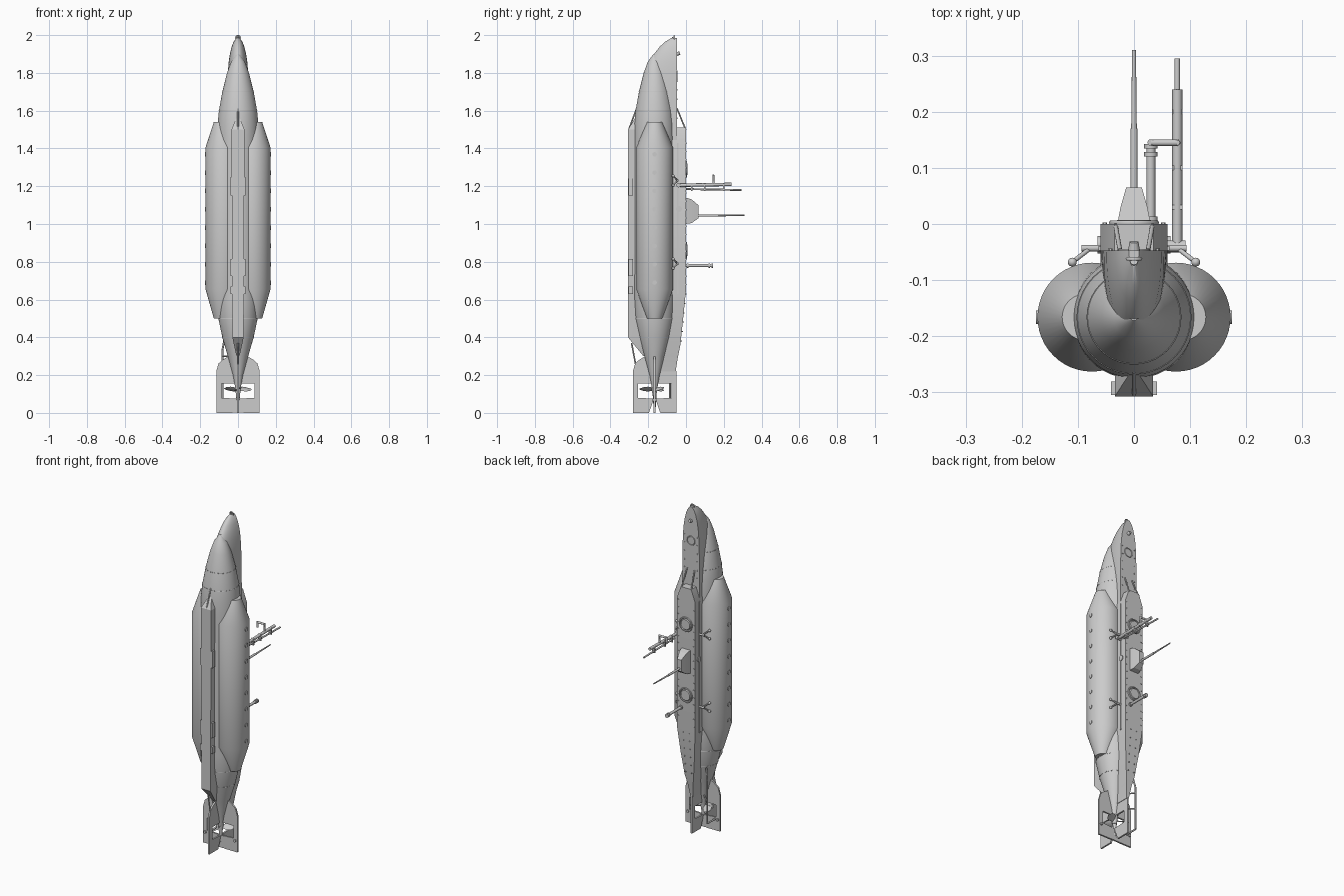
import bpy, bmesh
from math import sin, cos, pi, radians
from mathutils import Vector

cube = bpy.data.objects.get("Cube")
if cube:
    bpy.data.objects.remove(cube)

AXIS_Y = -0.166          # hull centre line
SIDES = (1, -1)

grey = bpy.data.materials.new("light grey paint")
grey.use_nodes = True
COLOUR = (0.6, 0.6, 0.6, 1)
grey.diffuse_color = COLOUR
grey.node_tree.nodes["Principled BSDF"].inputs["Base Color"].default_value = COLOUR


def finish(obj, name, angle=32):
    obj.name = name
    obj.data.materials.append(grey)
    bpy.ops.object.select_all(action='DESELECT')
    obj.select_set(True)
    bpy.context.view_layer.objects.active = obj
    bpy.ops.object.shade_smooth_by_angle(angle=radians(angle))
    return obj


def loft(name, rings, angle=32):
    """Skin closed rings of points, capping both ends."""
    bm = bmesh.new()
    rows = [[bm.verts.new(p) for p in ring] for ring in rings]
    n = len(rows[0])
    for a, b in zip(rows, rows[1:]):
        for i in range(n):
            j = (i + 1) % n
            bm.faces.new((a[i], a[j], b[j], b[i]))
    bm.faces.new(rows[0][::-1])
    bm.faces.new(rows[-1])
    bmesh.ops.recalc_face_normals(bm, faces=bm.faces)
    mesh = bpy.data.meshes.new(name)
    bm.to_mesh(mesh)
    bm.free()
    obj = bpy.data.objects.new(name, mesh)
    bpy.context.collection.objects.link(obj)
    return finish(obj, name, angle)


def circle(x, y, z, r, n=48, squash=1):
    return [(x + r * cos(2 * pi * i / n), y + squash * r * sin(2 * pi * i / n), z)
            for i in range(n)]


def rod(name, a, b, r, r2=None, n=12):
    """Round bar, or cone, between two points."""
    a, b = Vector(a), Vector(b)
    q = (b - a).to_track_quat('Z', 'Y')
    return loft(name, [[p + q @ Vector(c) for c in circle(0, 0, 0, rad, n)]
                       for p, rad in ((a, r), (b, r if r2 is None else r2))])


def box_ring(w, y0, y1, z):
    return [(-w, y0, z), (w, y0, z), (w, y1, z), (-w, y1, z)]


def box(name, x, y, z, sx, sy, sz):
    return loft(name, [[(x + px, y + py, z + h) for px, py, _ in box_ring(sx, -sy, sy, 0)]
                       for h in (-sz, sz)])


def ball(name, p, r):
    bpy.ops.mesh.primitive_uv_sphere_add(segments=12, ring_count=8, radius=r, location=p)
    finish(bpy.context.object, name, 60)


def ring(name, p, major, minor, facing_deck=True):
    bpy.ops.mesh.primitive_torus_add(location=p, major_radius=major, minor_radius=minor,
                                     major_segments=40, minor_segments=6,
                                     rotation=(pi / 2 if facing_deck else 0, 0, 0))
    finish(bpy.context.object, name, 60)


# Pressure hull
hull = [(0.09, 0.008), (0.14, 0.016), (0.2, 0.027), (0.3, 0.054), (0.4, 0.083),
        (0.5, 0.104), (0.6, 0.11), (1.45, 0.11), (1.53, 0.108), (1.6, 0.101),
        (1.7, 0.083), (1.8, 0.058), (1.86, 0.036), (1.9, 0.006)]
loft("pressure_hull", [circle(0, AXIS_Y, z, r) for z, r in hull])
for z, r in ((0.4, 0.083), (0.5, 0.104), (1.6, 0.101), (1.7, 0.083)):
    ring("hull_seam", (0, AXIS_Y, z), r, 0.0015, False)

# Saddle tanks with tapered ends
for s in SIDES:
    loft("saddle_tank", [circle(s * x, AXIS_Y, z, r) for z, x, r in
                         ((0.5, 0.087, 0.041), (0.655, 0.075, 0.097),
                          (1.405, 0.075, 0.097), (1.54, 0.087, 0.041))])
    for i in range(8):
        z = 0.69 + i * 0.097
        rod("tank_port", (s * 0.165, AXIS_Y, z), (s * 0.175, AXIS_Y, z), 0.012)

# Bow casing: D-shaped sections under a flat deck
bow = [(1.4, 0.059, 0.1), (1.6, 0.058, 0.13), (1.72, 0.056, 0.165), (1.8, 0.054, 0.168),
       (1.86, 0.049, 0.147), (1.9, 0.043, 0.122), (1.94, 0.033, 0.091),
       (1.965, 0.023, 0.063), (1.985, 0.009, 0.03)]
loft("bow_casing", [[(w * cos(pi * i / 24), -0.047 - d * sin(pi * i / 24) ** 0.9, z)
                     for i in range(25)] for z, w, d in bow])

# Raised deck casing running aft to a narrow tail
deck = [(0.22, 0.008, -0.055), (0.3, 0.018, -0.042), (0.36, 0.03, -0.03),
        (0.5, 0.047, -0.015), (0.65, 0.06, 0), (1.44, 0.06, 0), (1.51, 0.035, 0)]
loft("deck_casing", [box_ring(w, -0.14, y, z) for z, w, y in deck], 20)
for s in SIDES:
    rod("deck_step_brace", (s * 0.025, -0.047, 1.61), (s * 0.033, -0.002, 1.5), 0.004)
    box("deck_edge_rail", s * 0.06, -0.043, 1.03, 0.003, 0.004, 0.4)
    rod("side_port", (s * 0.058, -0.037, 1.08), (s * 0.065, -0.037, 1.08), 0.016)

# Deck hatches, rings and rivets
for z in (0.86, 1.29):
    rod("hatch_lid", (0, -0.002, z), (0, 0.007, z), 0.034, 0.03, 32)
    ring("hatch_rim", (0, 0.002, z), 0.04, 0.005)
ring("bow_deck_ring", (0, -0.047, 1.78), 0.026, 0.003)
for s in SIDES:
    for i in range(18):
        z = 0.68 + i * 0.044
        rod("deck_rivet", (s * 0.052, -0.001, z), (s * 0.052, 0.003, z), 0.004, n=6)
    for i in range(6):
        z = 1.56 + i * 0.05
        rod("bow_rivet", (s * 0.042, -0.048, z), (s * 0.042, -0.044, z), 0.004, n=6)
        rod("stern_rivet", (s * 0.02, -0.03, 0.38 + i * 0.05),
            (s * 0.02, 0.002 - (5 - i) * 0.0045, 0.38 + i * 0.05), 0.003, n=6)

# Bow towing eye and cleat
rod("towing_eye_post", (0, -0.07, 1.965), (0, -0.066, 1.99), 0.007)
ring("towing_eye", (0, -0.062, 1.985), 0.011, 0.004)
rod("bow_cleat", (0, -0.05, 1.9), (0, -0.032, 1.905), 0.011, 0.008)

# Keel with ballast grilles
keel = [(0.3, 0.008, -0.225), (0.4, 0.03, -0.307), (1.5, 0.034, -0.307), (1.56, 0.01, -0.27)]
loft("keel", [box_ring(w, -0.19, y, z) for z, w, y in keel], 20)
for s in SIDES:
    for z, half in ((1.2, 0.05), (0.77, 0.045), (0.65, 0.02)):
        box("keel_grille", s * 0.036, -0.293, z, 0.005, 0.012, half)
rod("keel_bow_brace", (0, -0.303, 1.5), (0, -0.262, 1.61), 0.004)
rod("keel_stern_brace", (0, -0.288, 0.37), (0, -0.262, 0.23), 0.004)

# Mooring arms beside the deck
for s in SIDES:
    for z in (0.79, 1.23):
        rod("mooring_arm", (s * 0.05, -0.043, z), (s * 0.094, -0.043, z), 0.006)
        for dz in (-0.025, 0.025):
            rod("mooring_prong", (s * 0.08, -0.045, z), (s * 0.11, -0.068, z + dz), 0.004)
            ball("mooring_knob", (s * 0.11, -0.068, z + dz), 0.008)

# Periscope on a tapered fairing
fairing = [(-0.002, 0.03, 1.0, 1.14), (0.03, 0.024, 1.005, 1.13), (0.065, 0.014, 1.03, 1.1)]
loft("periscope_fairing", [[(-w, y, a), (w, y, a), (w, y, b), (-w, y, b)]
                           for y, w, a, b in fairing], 20)
rod("periscope_tube", (0, 0.05, 1.045), (0, 0.17, 1.045), 0.0065)
rod("periscope_tip", (0, 0.17, 1.045), (0, 0.31, 1.047), 0.005, 0.0035)

# Breathing mast, whip mast and their link pipe
MAST_X = 0.077
rod("breathing_mast", (MAST_X, -0.045, 1.205), (MAST_X, 0.24, 1.21), 0.009)
rod("whip_mast", (MAST_X, 0, 1.185), (MAST_X, 0.295, 1.18), 0.005)
rod("mast_foot", (0.05, -0.04, 1.205), (0.092, -0.04, 1.205), 0.011)
for y in (0.03, 0.1, 0.2):
    box("mast_clamp", MAST_X, y, 1.194, 0.009, 0.004, 0.02)
rod("mast_hook_riser", (MAST_X, 0.145, 1.2), (MAST_X, 0.145, 1.26), 0.006, 0.005)
rod("mast_hook_arm", (MAST_X, 0.145, 1.256), (0.03, 0.145, 1.256), 0.006)
rod("mast_hook_end", (0.03, 0.145, 1.26), (0.03, 0.145, 1.225), 0.006)

# Exhaust pipe
rod("exhaust_pipe", (0.03, -0.01, 0.78), (0.03, 0.14, 0.78), 0.008)
for y in (0.005, 0.12, 0.135):
    rod("exhaust_flange", (0.03, y, 0.78), (0.03, y + 0.008, 0.78), 0.012)

# Cross-shaped stern fins, slotted around the propeller
fin = [(0.0, 0.3), (0.05, 0.3), (0.08, 0.282), (0.103, 0.262), (0.115, 0.22), (0.115, 0),
       (0.03, 0), (0.004, 0.075), (0.088, 0.08), (0.088, 0.155), (0.0, 0.155)]
T = 0.005
for s in SIDES:
    loft("side_fin", [[(s * r, AXIS_Y + t, z) for r, z in fin] for t in (-T, T)], 20)
    loft("vertical_fin", [[(t, AXIS_Y + s * r, z) for r, z in fin] for t in (-T, T)], 20)
    rod("rudder_pivot", (s * 0.1, AXIS_Y - 0.012, 0.068), (s * 0.1, AXIS_Y + 0.012, 0.068), 0.008)
    box("rudder_filler", s * 0.017, AXIS_Y, 0.035, 0.017, T, 0.034)

# Propeller
rod("propeller_shaft", (0, AXIS_Y, 0.03), (0, AXIS_Y, 0.12), 0.006, 0.012)
rod("propeller_hub", (0, AXIS_Y, 0.105), (0, AXIS_Y, 0.145), 0.013, 0.016, 20)
for k in range(3):
    a = 2 * pi * k / 3 + pi / 6
    out, tan = Vector((cos(a), sin(a), 0)), Vector((-sin(a), cos(a), 0))
    centre = Vector((0, AXIS_Y, 0.126))
    blade = []
    for r, chord, pitch in ((0.008, 0.01, 55), (0.035, 0.022, 35), (0.06, 0.024, 24), (0.08, 0.009, 18)):
        along = tan * cos(radians(pitch)) + Vector((0, 0, sin(radians(pitch))))
        across = out.cross(along)
        blade.append([centre + out * r + along * x + across * y
                      for x, y, _ in circle(0, 0, 0, chord, 10, 0.12)])
    loft("propeller_blade", blade)

# Rudder control rod along the stern
rod("control_rod", (-0.083, -0.085, 0.07), (-0.083, -0.085, 0.33), 0.005)
rod("control_rod_upper", (-0.083, -0.085, 0.33), (-0.07, -0.095, 0.4), 0.005)
rod("control_rod_link", (-0.083, -0.085, 0.07), (-0.083, AXIS_Y, 0.068), 0.005)
for z, x in ((0.3, -0.04), (0.2, -0.02)):
    rod("control_rod_bracket", (-0.083, -0.085, z), (x, AXIS_Y + 0.02, z), 0.004)
